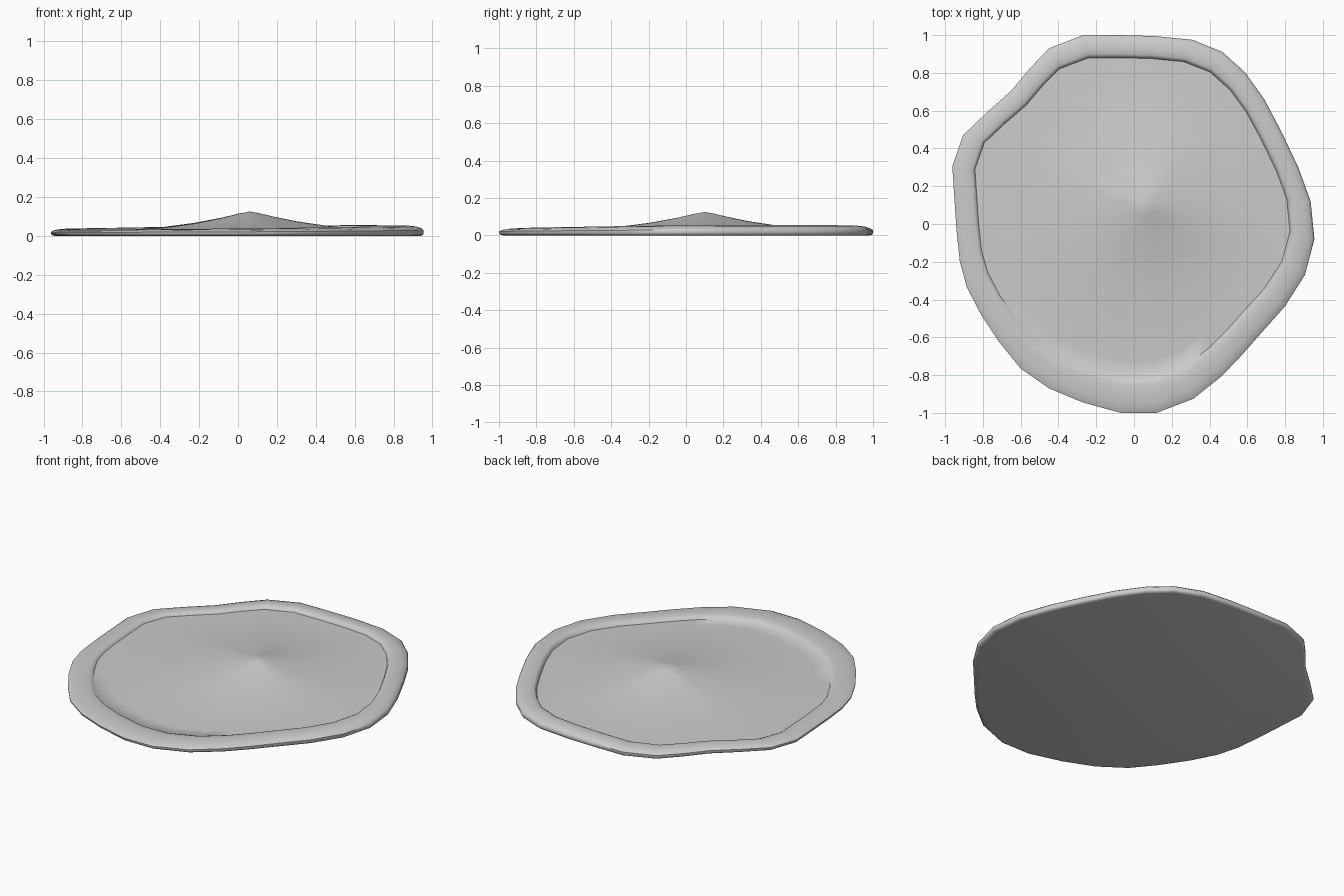
import bpy, bmesh, math
from mathutils import Vector

if "Cube" in bpy.data.objects:
    bpy.data.objects.remove(bpy.data.objects["Cube"])

# hand-traced irregular outline, counter-clockwise
OUTLINE = [
    (.955, -.08), (.935, .12), (.87, .30), (.78, .49), (.69, .66), (.59, .80),
    (.47, .91), (.31, .975), (.11, .995), (-.08, 1.0), (-.27, 1.0), (-.45, .93),
    (-.555, .82), (-.65, .705), (-.78, .59), (-.905, .47), (-.962, .305),
    (-.95, .12), (-.94, -.03), (-.922, -.2), (-.885, -.335), (-.81, -.48),
    (-.71, -.63), (-.60, -.765), (-.45, -.87), (-.27, -.945), (-.07, -1.0),
    (.12, -1.0), (.315, -.925), (.465, -.805), (.57, -.695), (.68, -.57),
    (.80, -.435), (.905, -.27)]
APEX = Vector((.06, .10, .125))


def crease(x, y):
    """Inner edge of the rim that matches an outline point."""
    return .87 * x - .005, .85 * y + .03


def tilt(x, y):
    """The rim is thicker towards the right and the back."""
    return 1 + .22 * x + .14 * y


# rim cross-section: (fraction from outline to crease, height)
RIM = [(.15, 0), (.04, .004), (0, .012), (0, .024), (.1, .033), (.3, .040),
       (.6, .044), (.85, .042), (.94, .037), (1.0, .024)]
# mound cross-section: (fraction from apex to crease, height)
MOUND = [(.9, .026), (.72, .033), (.5, .049), (.32, .070), (.16, .096), (.06, .116)]

bm = bmesh.new()
rings = []
for f, z in RIM:
    ring = []
    for x, y in OUTLINE:
        cx, cy = crease(x, y)
        h = z * tilt(x, y) if z > .02 else z
        ring.append(bm.verts.new((x + (cx - x) * f, y + (cy - y) * f, h)))
    rings.append(ring)
for t, z in MOUND:
    ring = []
    for x, y in OUTLINE:
        cx, cy = crease(x, y)
        h = z * (1 + (tilt(x, y) - 1) * t)
        ring.append(bm.verts.new((APEX.x + (cx - APEX.x) * t,
                                  APEX.y + (cy - APEX.y) * t, h)))
    rings.append(ring)

# skin the rings, then close the peak and the flat underside
n = len(OUTLINE)
for a, b in zip(rings, rings[1:]):
    for i in range(n):
        j = (i + 1) % n
        bm.faces.new((a[i], a[j], b[j], b[i]))
peak = bm.verts.new(APEX)
for i in range(n):
    bm.faces.new((rings[-1][i], rings[-1][(i + 1) % n], peak))
bm.faces.new(rings[0][::-1])
bmesh.ops.recalc_face_normals(bm, faces=bm.faces)

mesh = bpy.data.meshes.new("rimmed_slab")
bm.to_mesh(mesh)
bm.free()
slab = bpy.data.objects.new("rimmed_slab", mesh)
bpy.context.collection.objects.link(slab)
bpy.context.view_layer.objects.active = slab
slab.select_set(True)
bpy.ops.object.shade_smooth_by_angle(angle=math.radians(50))
